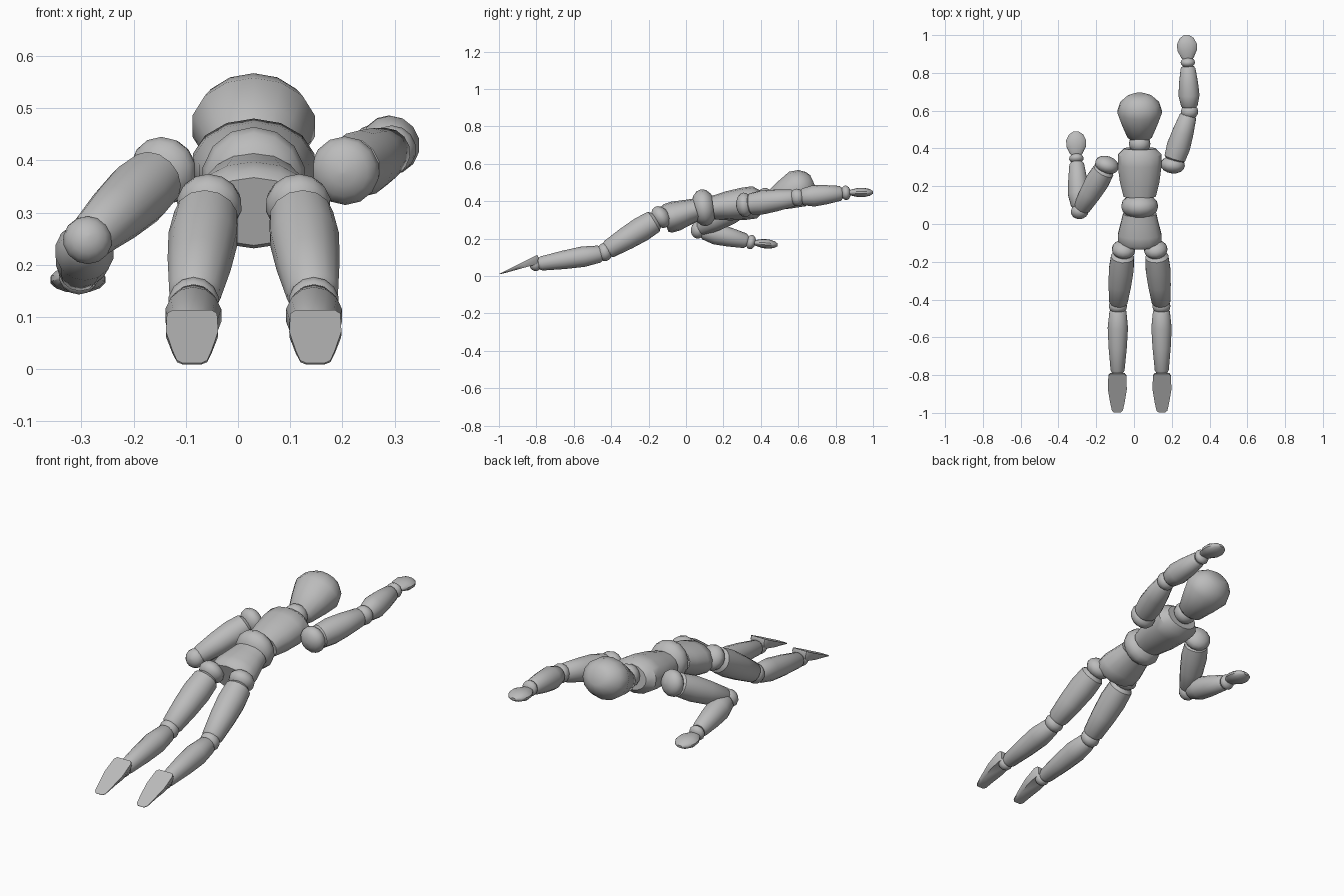
import bpy, bmesh, math
from mathutils import Vector

cube = bpy.data.objects.get("Cube")
if cube:
    bpy.data.objects.remove(cube, do_unlink=True)

grey = bpy.data.materials.new("plain grey")
grey.use_nodes = True
grey.diffuse_color = (0.5, 0.5, 0.5, 1)
grey.node_tree.nodes["Principled BSDF"].inputs["Base Color"].default_value = grey.diffuse_color

SIDES = 14
MID = 0.03  # x of the body's own centre line


def finish(name, bm):
    bmesh.ops.recalc_face_normals(bm, faces=bm.faces)
    mesh = bpy.data.meshes.new(name)
    bm.to_mesh(mesh)
    bm.free()
    mesh.materials.append(grey)
    obj = bpy.data.objects.new(name, mesh)
    bpy.context.collection.objects.link(obj)
    bpy.ops.object.select_all(action='DESELECT')
    obj.select_set(True)
    bpy.context.view_layer.objects.active = obj
    bpy.ops.object.shade_smooth_by_angle(angle=math.radians(40))


def skin(name, rings):
    bm = bmesh.new()
    loops = [[bm.verts.new(p) for p in ring] for ring in rings]
    for a, b in zip(loops, loops[1:]):
        for i in range(len(a)):
            j = (i + 1) % len(a)
            bm.faces.new((a[i], a[j], b[j], b[i]))
    bm.faces.new(loops[0])
    bm.faces.new(loops[-1])
    finish(name, bm)


def turned(name, start, end, profile, width=1, height=1):
    """Turned solid along start-end; profile holds (fraction, radius)."""
    start, end = Vector(start), Vector(end)
    axis = (end - start).normalized()
    side = axis.cross(Vector((0, 0, 1))).normalized()
    up = side.cross(axis)
    angles = [2 * math.pi * (i + 0.5) / SIDES for i in range(SIDES)]
    skin(name, [[start.lerp(end, t) + side * (r * width * math.cos(a)) + up * (r * height * math.sin(a))
                 for a in angles] for t, r in profile])


def joint(name, centre, direction, radius, half):
    """Flattened ball between two limbs."""
    c, d = Vector(centre), Vector(direction).normalized() * half
    steps = [math.pi * k / 8 for k in range(9)]
    turned(name, c - d, c + d,
           [((1 - math.cos(a)) / 2, radius * max(math.sin(a), 0.05)) for a in steps])


def limb(name, start, end, r0, r1, r2):
    """Limb with softened ends and a slight bulge."""
    turned(name, start, end, [(0, r0 * 0.75), (0.05, r0), (0.3, r1), (0.6, (r1 + r2) / 2 + 0.003),
                              (0.95, r2), (1, r2 * 0.75)])


def hand(name, start, end):
    turned(name, start, end, [(0, 0.022), (0.12, 0.034), (0.4, 0.053), (0.65, 0.054),
                              (0.88, 0.038), (1, 0.014)], 1, 0.46)


# Torso
turned("pelvis", (MID, -0.115, 0.302), (MID, 0.055, 0.355),
       [(0, 0.1), (0.1, 0.117), (0.35, 0.118), (0.75, 0.1), (1, 0.09)], 1, 0.68)
joint("waist", (MID, 0.095, 0.365), (0, 1, 0.15), 0.1, 0.066)
turned("chest", (MID, 0.145, 0.365), (MID, 0.4, 0.398),
       [(0, 0.087), (0.3, 0.107), (0.65, 0.119), (0.87, 0.119), (1, 0.085)], 1, 0.73)
joint("neck", (MID, 0.425, 0.413), (0, 1, 0.2), 0.058, 0.05)

# Head, tipped back
turned("head", (MID, 0.45, 0.398), (MID, 0.68, 0.505),
       [(0, 0.045), (0.05, 0.066), (0.35, 0.096), (0.63, 0.12), (0.82, 0.105), (0.94, 0.075), (1, 0.045)], 1, 0.85)

# Legs and feet
for label, s in (("left", 1), ("right", -1)):
    def at(x, y, z):
        return Vector((MID + s * x, y, z))
    hip, knee, ankle = at(0.085, -0.135, 0.315), at(0.115, -0.435, 0.128), at(0.117, -0.805, 0.062)
    joint(label + "_hip_joint", hip, knee - hip, 0.063, 0.046)
    limb(label + "_thigh", at(0.09, -0.16, 0.298), at(0.114, -0.425, 0.136), 0.062, 0.067, 0.05)
    joint(label + "_knee_joint", knee, ankle - knee, 0.049, 0.04)
    limb(label + "_shin", at(0.115, -0.447, 0.12), at(0.117, -0.79, 0.064), 0.046, 0.055, 0.038)
    joint(label + "_ankle_joint", ankle, ankle - knee, 0.036, 0.032)
    # Foot: flat sole outline with a tapered instep under it
    heel, toe = at(0.118, -0.795, 0.113), at(0.118, -0.998, 0.012)
    depth = Vector((0, 0.44, -0.9))
    half = [(0, 0.038), (0.06, 0.048), (0.4, 0.05), (0.75, 0.038), (0.95, 0.029), (1, 0.018)]
    outline = half + [(t, -w) for t, w in reversed(half)]

    def layer(drop, shrink):
        return [heel.lerp(toe, 0.5 + (t - 0.5) * shrink) + Vector((w * shrink, 0, 0))
                + depth * drop * (1.25 - t) for t, w in outline]
    skin(label + "_foot", [layer(0, 1), layer(0.015, 0.99), layer(0.035, 0.8)])

# Arms: shoulder, elbow, wrist, fingertip
arms = {"left": [(0.205, 0.313, 0.38), (0.294, 0.595, 0.42), (0.285, 0.855, 0.445), (0.277, 1.0, 0.447)],
        "right": [(-0.143, 0.313, 0.38), (-0.288, 0.066, 0.247), (-0.305, 0.347, 0.181), (-0.307, 0.49, 0.166)]}
for label, points in arms.items():
    shoulder, elbow, wrist, tip = map(Vector, points)
    upper, fore = (elbow - shoulder).normalized(), (wrist - elbow).normalized()
    joint(label + "_shoulder_joint", shoulder, (0.1, 1, 0.1) if label == "left" else (0.35, 1, 0.2), 0.066, 0.045)
    limb(label + "_upper_arm", shoulder + upper * 0.025, elbow - upper * 0.015, 0.058, 0.064, 0.046)
    joint(label + "_elbow_joint", elbow, fore, 0.047, 0.04)
    limb(label + "_forearm", elbow + fore * 0.02, wrist - fore * 0.02, 0.045, 0.057, 0.04)
    joint(label + "_wrist_joint", wrist, fore, 0.039, 0.026)
    hand(label + "_hand", wrist + fore * 0.01, tip)
